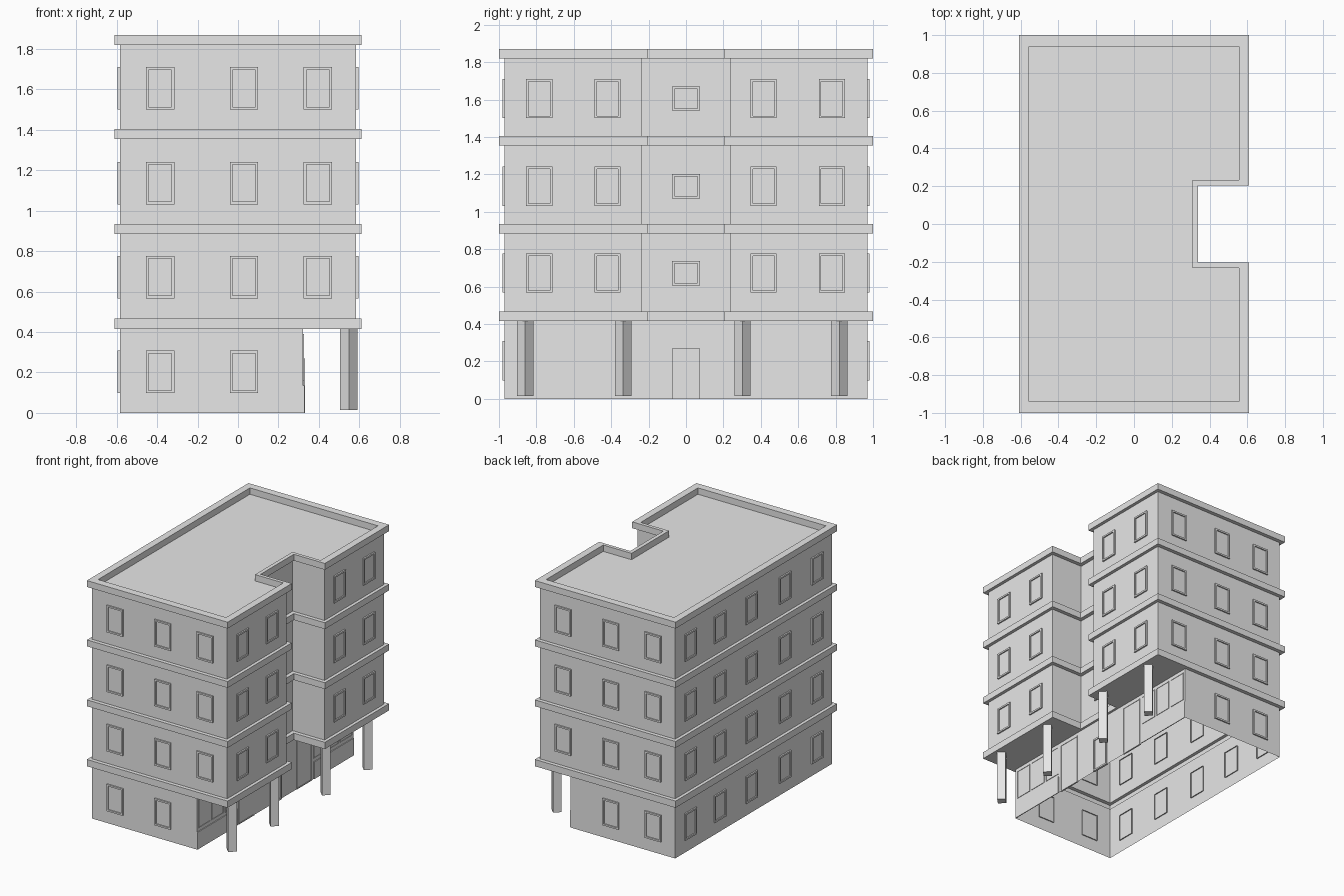
import bpy
import bmesh
from math import radians
from mathutils import Matrix

if "Cube" in bpy.data.objects:
    bpy.data.objects.remove(bpy.data.objects["Cube"], do_unlink=True)

grey = bpy.data.materials.new("plain_grey")
grey.use_nodes = True
grey.diffuse_color = (0.8, 0.8, 0.8, 1)
grey.node_tree.nodes["Principled BSDF"].inputs["Base Color"].default_value = (0.8, 0.8, 0.8, 1)


def loft(name, rings, matrix=Matrix(), cap_start=False):
    """Join equal-length rings of points with faces and cap the last one."""
    bm = bmesh.new()
    loops = [[bm.verts.new(p) for p in ring] for ring in rings]
    for a, b in zip(loops, loops[1:]):
        for i in range(len(a)):
            j = (i + 1) % len(a)
            bm.faces.new((a[i], a[j], b[j], b[i]))
    bm.faces.new(loops[-1])
    if cap_start:
        bm.faces.new(loops[0][::-1])
    bmesh.ops.remove_doubles(bm, verts=bm.verts, dist=0.0005)
    mesh = bpy.data.meshes.new(name)
    bm.to_mesh(mesh)
    bm.free()
    mesh.materials.append(grey)
    obj = bpy.data.objects.new(name, mesh)
    obj.matrix_world = matrix
    bpy.context.collection.objects.link(obj)
    return obj


def on_wall(angle, distance, u, z):
    """Frame whose -y axis points out of a wall, u measured along the wall."""
    return Matrix.Rotation(radians(angle), 4, 'Z') @ Matrix.Translation((u, -distance, z))


def rect(w, h, out):
    return [(-w, -out, -h), (w, -out, -h), (w, -out, h), (-w, -out, h)]


def framed(name, matrix, width, height, border=0.013, out=0.011, pane=0.002):
    w, h = width / 2, height / 2
    inner = (w - border, h - border)
    loft(name, [rect(w, h, -0.008), rect(w, h, out),
                rect(*inner, out), rect(*inner, pane)], matrix)


def plate(name, matrix, width, height, out):
    loft(name, [rect(width / 2, height / 2, 0), rect(width / 2, height / 2, out)], matrix)


def outline(z, left, right, y, notch_x, notch_y):
    return [(-left, -y, z), (right, -y, z), (right, -notch_y, z), (notch_x, -notch_y, z),
            (notch_x, notch_y, z), (right, notch_y, z), (right, y, z), (-left, y, z)]


# Building shell: narrow open ground floor, notched storeys, bands and parapet
SHOP_X = 0.322
WALL = (0.585, 0.585, 0.97, 0.31, 0.235)
BAND = (0.61, 0.61, 1.0, 0.34, 0.205)
ROOF = (0.555, 0.555, 0.94, 0.31, 0.232)
GROUND = (0.585, SHOP_X, 0.97, SHOP_X, 0.235)
bands = [(0.415, 0.468), (0.885, 0.935), (1.355, 1.405), (1.82, 1.87)]
rings = [outline(0, *GROUND)]
below = GROUND
for low, high in bands:
    rings += [outline(low, *below), outline(low, *BAND), outline(high, *BAND)]
    above = ROOF if high == bands[-1][1] else WALL
    rings.append(outline(high, *above))
    below = WALL
rings.append(outline(1.82, *ROOF))
loft("building_shell", rings)

# Windows on every storey
end_us = (-0.385, 0.03, 0.395)
left_us = (-0.785, -0.42, -0.03, 0.385, 0.785)
right_us = (-0.785, -0.42, 0.415, 0.78)
for storey, z in enumerate((0.203, 0.672, 1.137, 1.605)):
    for u in end_us:
        if storey or u < 0.3:
            framed("front_window", on_wall(0, 0.97, u, z), 0.14, 0.21)
        if storey or u > -0.3:
            framed("back_window", on_wall(180, 0.97, u, z), 0.14, 0.21)
    for u in left_us:
        framed("left_window", on_wall(-90, 0.585, u, z), 0.14, 0.21)
    if storey:
        for u in right_us:
            framed("right_window", on_wall(90, 0.585, u, z), 0.14, 0.21)
        framed("notch_window", on_wall(90, 0.31, 0, z), 0.15, 0.13)

# Shopfront: central door, and mirrored panes, side doors and low panels
framed("entrance_door", on_wall(90, SHOP_X, 0, 0.135), 0.15, 0.27, out=0.009)
for side in (-1, 1):
    for u in (0.55, 0.713, 0.877):
        framed("shop_pane", on_wall(90, SHOP_X, side * u, 0.275), 0.145, 0.23, 0.006, 0.004, 0.001)
    framed("shop_door", on_wall(90, SHOP_X, side * 0.358, 0.195), 0.19, 0.39, 0.008, 0.004, 0.001)
    plate("low_panel", on_wall(90, SHOP_X, side * 0.722, 0.0675), 0.49, 0.135, 0.006)

# Diagonal square pillars under the overhang
R = 0.044
for y in (-0.86, -0.336, 0.302, 0.82):
    loft("pillar", [[(R, 0, z), (0, R, z), (-R, 0, z), (0, -R, z)] for z in (0.015, 0.415)],
         Matrix.Translation((0.548, y, 0)), cap_start=True)
